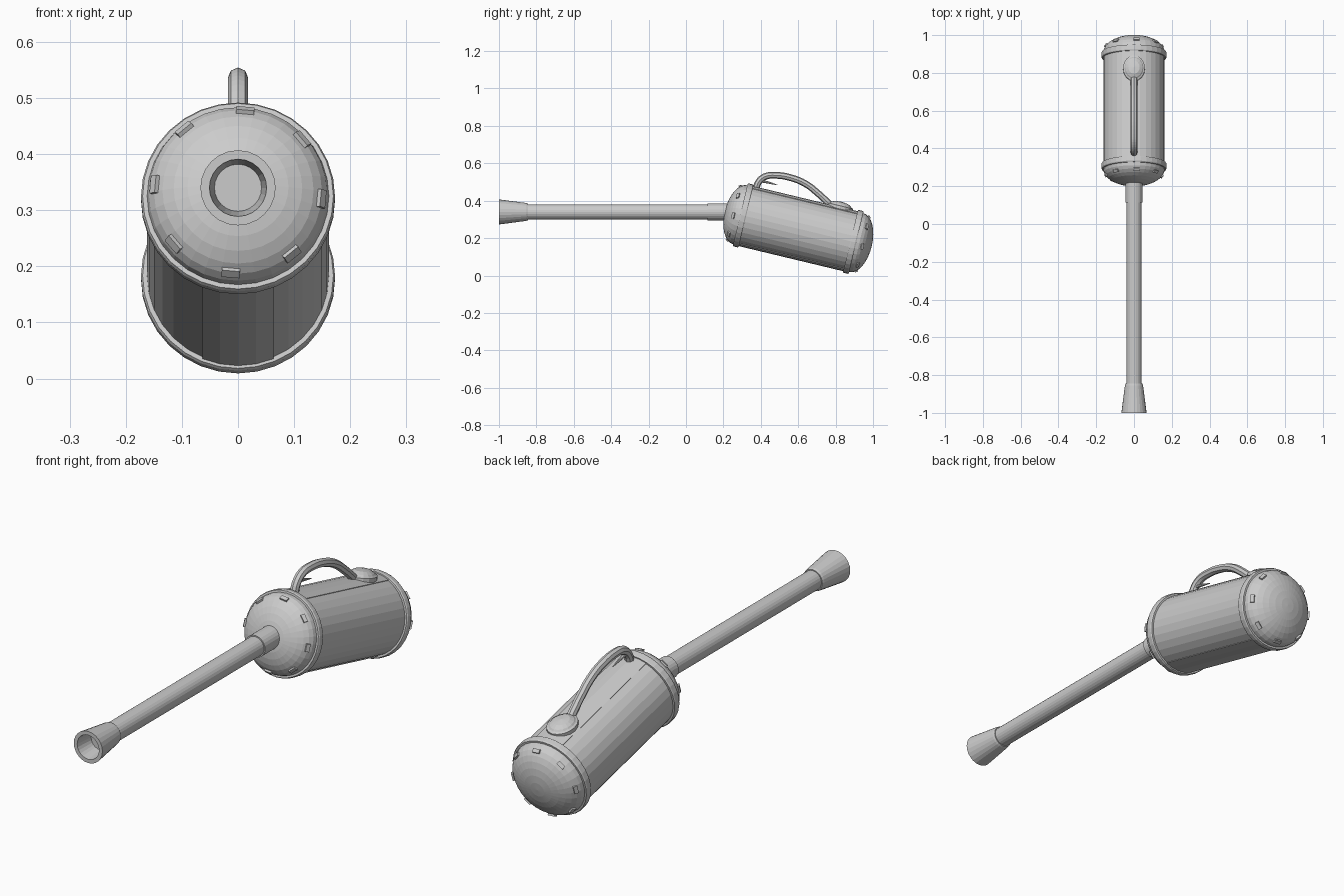
import bpy, bmesh
from math import sin, cos, pi, radians
from mathutils import Matrix, Vector

if "Cube" in bpy.data.objects:
    bpy.data.objects.remove(bpy.data.objects["Cube"])

# Tank frame: local z runs down the tilted axis, local y is the tank's upper side
TILT = radians(13.5)
axis = Vector((0, cos(TILT), -sin(TILT)))
up = Vector((0, sin(TILT), cos(TILT)))
TANK = Matrix.Translation((0, 0.29, 0.325)) @ Matrix((Vector((-1, 0, 0)), up, axis)).transposed().to_4x4()
# Pipe frame: local z runs along world y
PIPE = Matrix.Translation((0, 0, 0.34)) @ Matrix.Rotation(radians(-90), 4, 'X')
L, R, RIM, DOME = 0.638, 0.163, 0.173, 0.085


def finish(bm, name, matrix):
    bmesh.ops.transform(bm, matrix=matrix, verts=bm.verts)
    bmesh.ops.recalc_face_normals(bm, faces=bm.faces)
    me = bpy.data.meshes.new(name)
    bm.to_mesh(me)
    bm.free()
    ob = bpy.data.objects.new(name, me)
    bpy.context.collection.objects.link(ob)
    return ob


def lathe(name, profile, matrix, segs=32, closed=False):
    """Revolve (radius, height) points about local z."""
    bm = bmesh.new()
    vs = [bm.verts.new((r, 0, h)) for r, h in profile]
    es = [bm.edges.new(p) for p in zip(vs, vs[1:])]
    if closed:
        es.append(bm.edges.new((vs[-1], vs[0])))
    bmesh.ops.spin(bm, geom=vs + es, cent=(0, 0, 0), axis=(0, 0, 1), angle=2 * pi, steps=segs)
    bmesh.ops.remove_doubles(bm, verts=bm.verts, dist=1e-5)
    return finish(bm, name, matrix)


def tube(name, pts, radius, radii=None):
    """Round bar through (y, z) points in the middle plane."""
    cu = bpy.data.curves.new(name, 'CURVE')
    cu.dimensions = '3D'
    cu.bevel_depth, cu.bevel_resolution = radius, 2
    cu.use_fill_caps, cu.resolution_u = True, 4
    sp = cu.splines.new('BEZIER')
    sp.bezier_points.add(len(pts) - 1)
    for i, (p, (y, z)) in enumerate(zip(sp.bezier_points, pts)):
        p.co = (0, y, z)
        p.handle_left_type = p.handle_right_type = 'AUTO'
        p.radius = radii[i] if radii else 1
    ob = bpy.data.objects.new(name, cu)
    bpy.context.collection.objects.link(ob)
    bpy.ops.object.select_all(action='DESELECT')
    ob.select_set(True)
    bpy.context.view_layer.objects.active = ob
    bpy.ops.object.convert(target='MESH')
    for f in bpy.context.object.data.polygons:
        f.use_smooth = False


# Tank shell
lathe("tank_body", [(R - 0.001, 0.005), (R - 0.001, L - 0.005)], TANK)

# Domed ends, rims and tabs, mirrored about the tank's middle
FLIP = Matrix.Translation((0, 0, L)) @ Matrix.Scale(-1, 4, (0, 0, 1))
for end, m in (("front", TANK), ("rear", TANK @ FLIP)):
    dome = [(0.162 * cos(i * pi / 16), -DOME * sin(i * pi / 16)) for i in range(8)] + [(0, -DOME)]
    lathe(end + "_dome", dome, m)
    lathe(end + "_rim", [(0.158, 0), (RIM - 0.003, 0), (RIM, 0.006), (RIM, 0.027),
                         (RIM - 0.003, 0.032), (0.158, 0.032)], m, closed=True)
    bm = bmesh.new()
    for i in range(8):
        a = 2 * pi * i / 8 + radians(5)
        mt = (Matrix.Rotation(a, 4, 'Z') @ Matrix.Translation((0.146, 0, -0.033))
              @ Matrix.Rotation(radians(35), 4, 'Y') @ Matrix.Diagonal((0.016, 0.032, 0.016, 1)))
        bmesh.ops.create_cube(bm, size=1, matrix=mt)
    finish(bm, end + "_tabs", m)

# Thin cover plates along the upper and lower side
for name, mid in (("upper_plate", pi / 2), ("lower_plate", -pi / 2)):
    bm = bmesh.new()
    rows = []
    for i in range(5):
        a = mid + (i - 2) * pi / 16
        rows.append([bm.verts.new((r * cos(a), r * sin(a), h))
                     for r, h in ((0.160, 0.03), (0.165, 0.03), (0.165, L - 0.03), (0.160, L - 0.03))])
    for a, b in zip(rows, rows[1:]):
        for k in range(4):
            n = (k + 1) % 4
            bm.faces.new((a[k], a[n], b[n], b[k]))
    bm.faces.new(rows[0])
    bm.faces.new(rows[-1])
    finish(bm, name, TANK)

# Long pipe, collar and hollow flared nozzle
lathe("pipe", [(0, -0.9), (0.041, -0.9), (0.041, 0.2), (0, 0.2)], PIPE, 24)
lathe("collar", [(0.038, 0.115), (0.046, 0.115), (0.046, 0.25), (0.038, 0.25)], PIPE, 24, True)
lathe("nozzle", [(0, -0.92), (0.042, -0.92), (0.051, -1), (0.067, -1), (0.048, -0.855),
                 (0.045, -0.845), (0, -0.845)], PIPE, 24)

# Carrying handle with a small trigger underneath
tube("handle", [(0.372, 0.455), (0.39, 0.503), (0.425, 0.53), (0.475, 0.536), (0.56, 0.523),
                (0.64, 0.49), (0.705, 0.44), (0.775, 0.375)], 0.018)
tube("trigger", [(0.405, 0.505), (0.445, 0.496), (0.488, 0.484)], 0.008, [1, 0.7, 0.2])

# Oval handle mount lying on the tank's upper side
mount = (TANK @ Matrix.Translation((0, 0.157, 0.51)) @ Matrix.Rotation(radians(-90), 4, 'X')
         @ Matrix.Diagonal((1, 1.2, 1, 1)))
lathe("handle_mount", [(0.058, -0.02), (0.058, 0.014), (0.05, 0.018), (0.045, 0.024),
                       (0.03, 0.033), (0, 0.037)], mount, 16)
